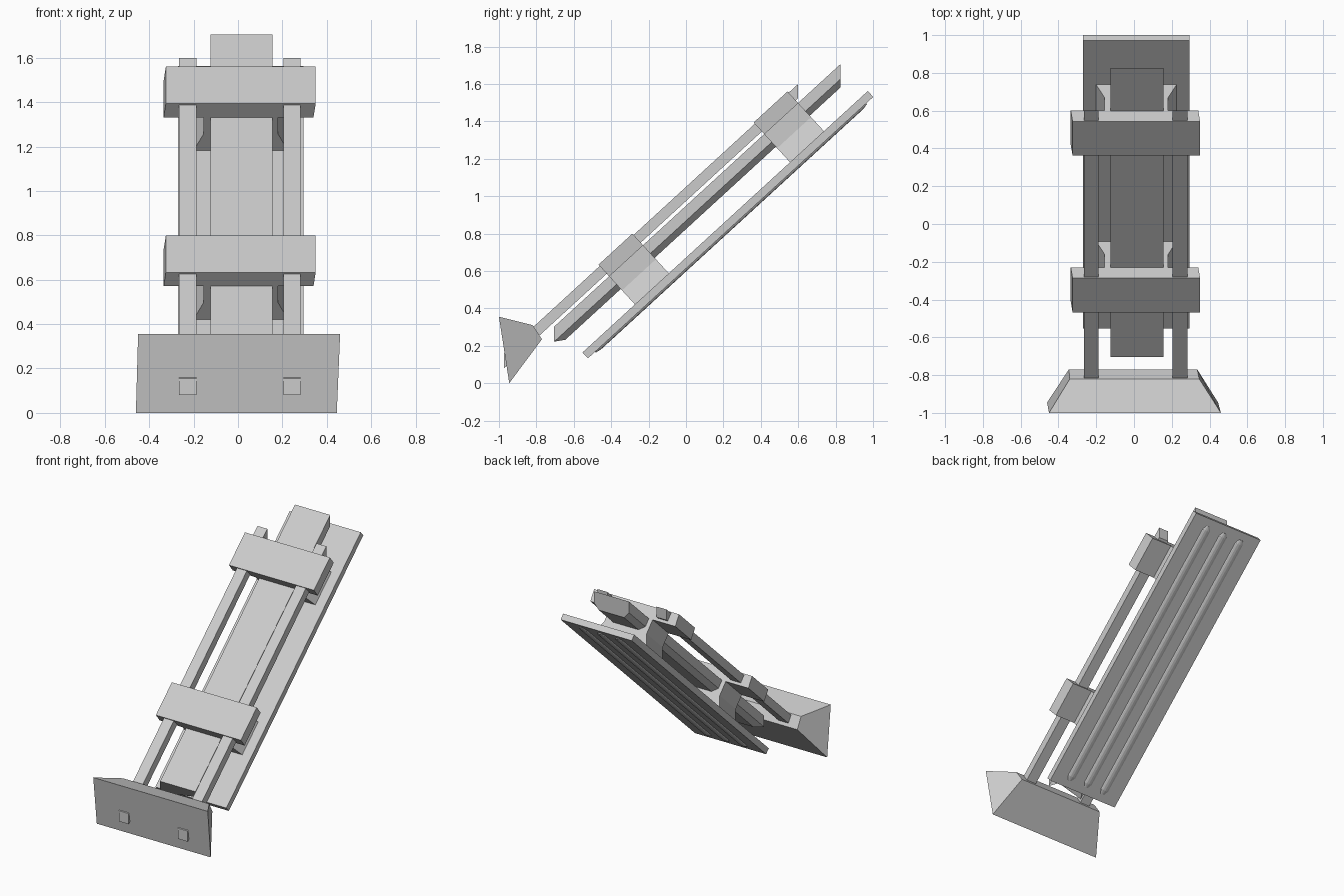
import bpy, bmesh, math

if "Cube" in bpy.data.objects:
    bpy.data.objects.remove(bpy.data.objects["Cube"])

TILT = math.radians(42.5)
C, S = math.cos(TILT), math.sin(TILT)
CX = 0.0125                      # centre line of the tilted assembly


def tilt(x, u, n):
    """Point along the slope (u) and above it (n), turned into world space."""
    return (x, u * C - n * S, u * S + n * C)


def loft(name, *rings):
    """Closed solid through matching rings of points."""
    bm = bmesh.new()
    vs = [[bm.verts.new(p) for p in ring] for ring in rings]
    k = len(rings[0])
    for a, b in zip(vs, vs[1:]):
        for i in range(k):
            j = (i + 1) % k
            bm.faces.new((a[i], a[j], b[j], b[i]))
    bm.faces.new(vs[0])
    bm.faces.new(vs[-1])
    bmesh.ops.recalc_face_normals(bm, faces=bm.faces)
    me = bpy.data.meshes.new(name)
    bm.to_mesh(me)
    bm.free()
    ob = bpy.data.objects.new(name, me)
    bpy.context.collection.objects.link(ob)
    return ob


def slope_prism(name, profile, u0, u1):
    return loft(name, *[[tilt(x, u, n) for x, n in profile] for u in (u0, u1)])


# flared end block
loft("end_block",
     [(-.45, -1, .355), (.46, -1, .355), (.445, -.945, 0), (-.46, -.945, 0)],
     [(-.34, -.82, .31), (.345, -.82, .31), (.335, -.77, .235), (-.345, -.77, .235)])

# square rods with upright ends
for side, x in (("left", -.226), ("right", .243)):
    loft(side + "_rod", *[
        [(x - .039, y, z), (x + .039, y, z), (x + .039, y, z - .076), (x - .039, y, z - .076)]
        for y, z in ((-.974, .156), (.6, 1.6))])

# central beam, chamfered below and at its lower front end
beam = [(-.14, 0), (.14, 0), (.14, -.08), (.10, -.125), (-.10, -.125), (-.14, -.08)]


def beam_ring(y_end, inset):
    ring = []
    for x, dz in beam:
        y = y_end + (inset if dz < -.1 else 0)
        ring.append((x + .015, y, 1.705 + (y - .825) * .917 + dz))
    return ring


loft("central_beam", beam_ring(-.705, .06), beam_ring(.825, 0))

# clamps: wide bar, narrow neck and flared foot
clamp = [(-.325, .783), (.35, .783), (.34, .698), (CX + .168, .698), (CX + .168, .597),
         (CX + .213, .494), (CX - .213, .494), (CX - .168, .597), (CX - .168, .698),
         (-.335, .698)]
for name, u in (("lower_clamp", .083), ("upper_clamp", 1.208)):
    slope_prism(name, clamp, u, u + .246)

# flat back panel
slope_prism("back_panel", [(-.27, .452), (.295, .452), (.295, .495), (-.27, .495)], -.297, 1.772)

# rounded ribs under the panel, with tapered ends
for i in range(3):
    x0 = CX + (i - 1) * .143
    rings = []
    for u, f in ((-.245, .5), (-.215, 1), (1.69, 1), (1.72, .5)):
        rings.append([tilt(x0 + .032 * f * math.cos(t * math.pi / 6), u,
                           .453 + .013 * f * math.sin(t * math.pi / 6)) for t in range(12)])
    loft("panel_rib_%d" % (i + 1), *rings)
